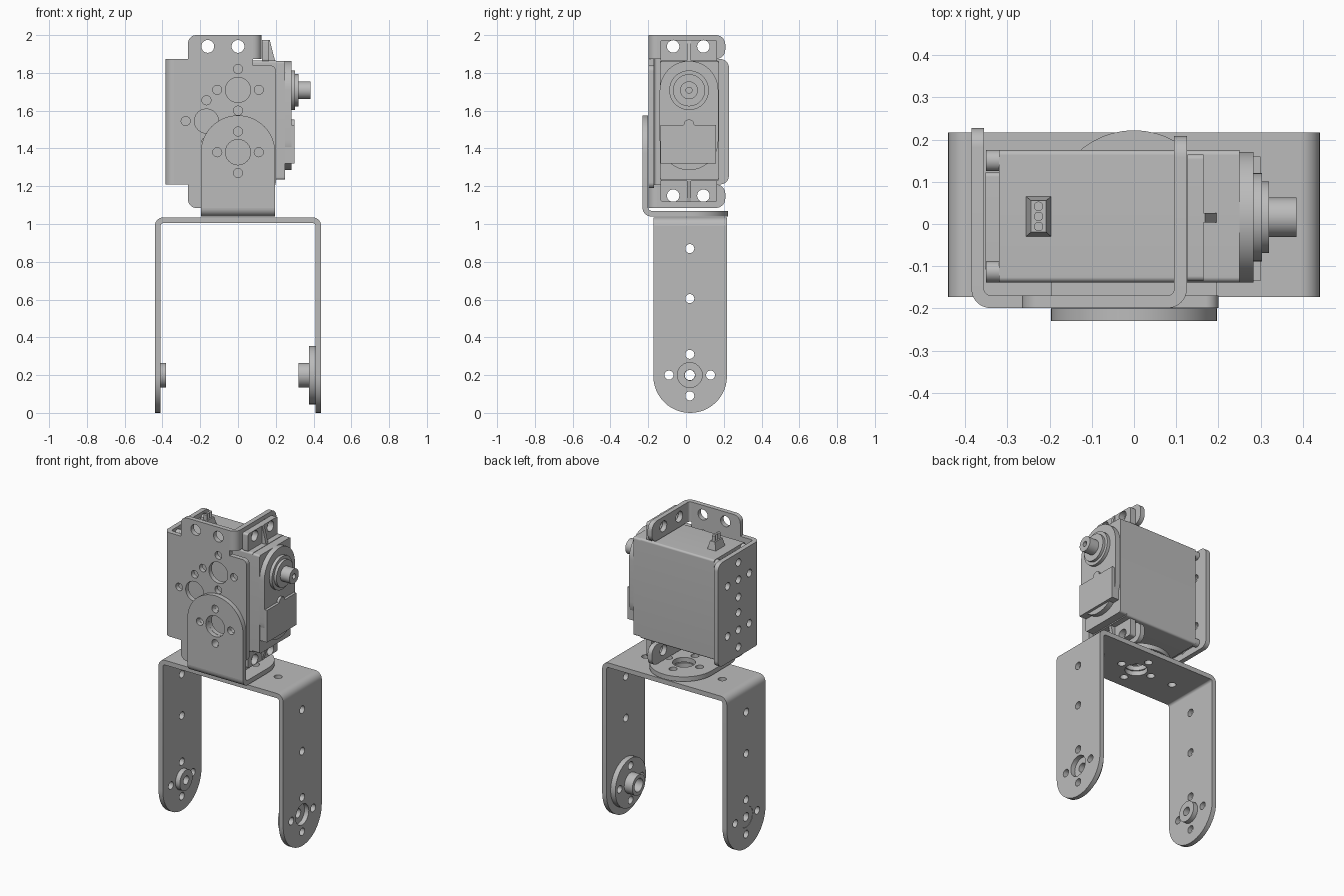
import bpy, bmesh, math
from mathutils import Matrix, Vector

if "Cube" in bpy.data.objects:
    bpy.data.objects.remove(bpy.data.objects["Cube"])

metal = bpy.data.materials.new("plain_grey")
metal.use_nodes = True
grey = (0.5, 0.5, 0.5, 1)
metal.diffuse_color = grey
metal.node_tree.nodes["Principled BSDF"].inputs["Base Color"].default_value = grey

# Local (u, v, thickness) to world, for each sheet normal
AXES = {
    "x": Matrix(((0, 0, 1), (1, 0, 0), (0, 1, 0))).to_4x4(),   # u = y, v = z
    "y": Matrix(((1, 0, 0), (0, 0, -1), (0, 1, 0))).to_4x4(),  # u = x, v = z
    "z": Matrix.Identity(4),                                   # u = x, v = y
}
MID_Y = 0.02


def finish(name, me):
    me.shade_smooth()
    me.set_sharp_from_angle(angle=math.radians(35))
    me.materials.clear()
    me.materials.append(metal)
    ob = bpy.data.objects.new(name, me)
    bpy.context.collection.objects.link(ob)
    return ob


def circle(u, v, r, n=40):
    return [(u + r * math.cos(2 * math.pi * i / n), v + r * math.sin(2 * math.pi * i / n))
            for i in range(n)]


def rounded(corners, steps=12):
    """Outline from (u, v, radius) right-angled corners."""
    pts = []
    for i, (u, v, r) in enumerate(corners):
        p = Vector((u, v))
        if r == 0:
            pts.append(p)
            continue
        a = (Vector(corners[i - 1][:2]) - p).normalized()
        b = (Vector(corners[(i + 1) % len(corners)][:2]) - p).normalized()
        c = p + r * (a + b)
        for k in range(steps + 1):
            t = math.pi / 2 * k / steps
            pts.append(c - r * (b * math.cos(t) + a * math.sin(t)))
    return [p for i, p in enumerate(pts) if (p - pts[i - 1]).length > 1e-5]


def rect(u0, u1, v0, v1, r=0.0):
    return rounded([(u0, v0, r), (u1, v0, r), (u1, v1, r), (u0, v1, r)])


def sheet(name, axis, lo, hi, outline, holes=()):
    """Extruded outline with (u, v, r) round holes, spanning lo..hi on the axis."""
    cu = bpy.data.curves.new(name, "CURVE")
    cu.dimensions = "2D"
    cu.fill_mode = "BOTH"
    cu.extrude = (hi - lo) / 2
    for loop in [outline] + [circle(*h, 24) for h in holes]:
        sp = cu.splines.new("POLY")
        sp.points.add(len(loop) - 1)
        for q, p in zip(sp.points, loop):
            q.co = (p[0], p[1], 0, 1)
        sp.use_cyclic_u = True
    tmp = bpy.data.objects.new(name + "_outline", cu)
    bpy.context.collection.objects.link(tmp)
    me = bpy.data.meshes.new_from_object(tmp)
    bpy.data.objects.remove(tmp)
    bm = bmesh.new()
    bm.from_mesh(me)
    bm.transform(AXES[axis] @ Matrix.Translation((0, 0, 0)))
    shift = Vector([(lo + hi) / 2 if a == axis else 0 for a in "xyz"])
    bmesh.ops.translate(bm, verts=bm.verts, vec=shift)
    bmesh.ops.remove_doubles(bm, verts=bm.verts, dist=1e-5)
    bmesh.ops.recalc_face_normals(bm, faces=bm.faces)
    bm.to_mesh(me)
    bm.free()
    me.name = name
    return finish(name, me)


def disc(name, axis, lo, hi, u, v, r, holes=()):
    return sheet(name, axis, lo, hi, circle(u, v, r), holes)


BEND, GAUGE = 0.045, 0.03


def bend(name, axis, lo, hi, u, v, start):
    """Quarter turn of folded sheet around (u, v)."""
    arc = [math.radians(start + 90 * i / 8) for i in range(9)]
    ring = [(u + BEND * math.cos(t), v + BEND * math.sin(t)) for t in arc]
    r = BEND - GAUGE
    ring += [(u + r * math.cos(t), v + r * math.sin(t)) for t in reversed(arc)]
    return sheet(name, axis, lo, hi, ring)


def four(u, v, centre=None):
    """Four-hole mounting pattern with an optional centre hole."""
    d = 0.11
    hs = [(u + d, v, 0.024), (u - d, v, 0.024), (u, v + d, 0.024), (u, v - d, 0.024)]
    return hs + ([(u, v, centre)] if centre else [])


# Lower fork: two round-ended legs, a bridge and two bends
Y0, Y1 = -0.173, 0.217
R = (Y1 - Y0) / 2
leg = rounded([(Y0, 0, R), (Y1, 0, R), (Y1, 0.99, 0), (Y0, 0.99, 0)])
leg_holes = [(MID_Y, 0.87, 0.024), (MID_Y, 0.605, 0.024)] + four(MID_Y, 0.2, 0.066)
for side, s, start in (("left", 1, 0), ("right", -1, 90)):
    a, b = sorted((s * 0.41, s * 0.44))
    sheet("fork_leg_" + side, "x", a, b, leg, leg_holes)
    bend("fork_bend_" + side, "y", Y0, Y1, s * 0.395, 0.99, start)
sheet("fork_bridge", "z", 1.005, 1.035, rect(-0.395, 0.395, Y0, Y1),
      four(0, MID_Y, 0.067) + [(s * 0.27, MID_Y, 0.024) for s in (-1, 1)])

# Horn and bushing at the feet of the fork
disc("horn_disc", "x", 0.377, 0.41, MID_Y, 0.2, 0.155, four(MID_Y, 0.2, 0.028))
disc("horn_hub", "x", 0.32, 0.378, MID_Y, 0.2, 0.065, [(MID_Y, 0.2, 0.042)])
disc("pivot_bushing", "x", -0.438, -0.38, MID_Y, 0.2, 0.065, [(MID_Y, 0.2, 0.027)])

# Angle bracket joining the fork and the motor bracket
W = 0.197
sheet("angle_upright", "y", -0.23, -0.2,
      rounded([(-W, 1.085, 0), (W, 1.085, 0), (W, 1.575, W), (-W, 1.575, W)]),
      four(0, 1.38, 0.067))
bend("angle_bend", "x", -W, W, -0.185, 1.085, 180)
sheet("angle_base", "z", 1.04, 1.07,
      rounded([(-W, -0.185, 0), (W, -0.185, 0), (W, 0.222, W), (-W, 0.222, W)]),
      four(0, MID_Y, 0.067))

# Motor bracket: face plate, side flange and two ears
face = rounded([(-0.34, 1.21, 0), (-0.265, 1.21, 0), (-0.265, 1.085, 0.045),
                (0.08, 1.085, 0), (0.08, 1.19, 0), (0.2, 1.19, 0.03),
                (0.2, 1.84, 0.03), (0.08, 1.84, 0), (0.08, 2.0, 0),
                (-0.265, 2.0, 0.045), (-0.265, 1.873, 0), (-0.34, 1.873, 0)])
face_holes = four(0, 1.71, 0.067) + four(0, 1.38, 0.067)
face_holes += four(-0.167, 1.545, 0.064)[1:]
face_holes += [(u, v, 0.034) for u in (-0.16, 0) for v in (1.94, 1.15)]
sheet("bracket_face", "y", -0.199, -0.169, face, face_holes)
bend("bracket_bend", "z", 1.21, 1.873, -0.34, -0.154, 180)
flange = rounded([(-0.154, 1.21, 0), (0.227, 1.21, 0.045),
                  (0.227, 1.873, 0.045), (-0.154, 1.873, 0)])
sheet("bracket_flange", "x", -0.385, -0.355, flange,
      four(MID_Y, 1.70, 0.024) + four(MID_Y, 1.38, 0.024))
SCREWS = (-0.068, 0.092)
for tag, z0, z1, hz in (("top", 1.873, 2.0, 1.94), ("bottom", 1.085, 1.21, 1.15)):
    sheet("bracket_ear_" + tag, "x", 0.095, 0.125,
          rounded([(-0.154, z0, 0), (0.208, z0, 0.05), (0.208, z1, 0.05), (-0.154, z1, 0)]),
          [(y, hz, 0.034) for y in SCREWS])
    bend("bracket_ear_bend_" + tag, "z", z0, z1, 0.08, -0.154, 270)

# Motor case
sheet("motor_case", "x", -0.32, 0.2, rect(-0.138, 0.175, 1.228, 1.865, 0.012))
sheet("motor_front_cap", "x", 0.2, 0.25, rect(-0.138, 0.175, 1.235, 1.862, 0.012))
sheet("motor_back_cap", "x", -0.352, -0.32, rect(-0.108, 0.122, 1.25, 1.845, 0.01))
for i, y in enumerate((-0.113, 0.15)):
    for j, z in enumerate((1.255, 1.838)):
        disc(f"case_screw_{i}{j}", "x", -0.35, -0.318, y, z, 0.025)

# Motor mounting tabs, each with a sloped rib
for tag, root, tip, hz in (("top", 1.86, 1.975, 1.94), ("bottom", 1.233, 1.118, 1.15)):
    sheet("motor_tab_" + tag, "x", 0.127, 0.165,
          rect(-0.135, 0.165, min(root, tip), max(root, tip), 0.012),
          [(y, hz, 0.033) for y in SCREWS])
    sheet("motor_rib_" + tag, "y", 0.004, 0.026,
          [(0.16, root), (0.197, root), (0.168, tip), (0.16, tip)])

# Gearbox lid, output rings and shaft
YS, ZS = 0.016, 1.708
LID = 0.155
sheet("gear_lid", "x", 0.25, 0.283, rect(YS - LID, YS + LID, 1.285, ZS + LID, LID))
disc("output_ring", "x", 0.283, 0.303, YS, ZS, 0.105)
disc("output_collar", "x", 0.303, 0.32, YS, ZS, 0.085)
disc("output_shaft", "x", 0.32, 0.385, YS, ZS, 0.047, [(YS, ZS, 0.016)])
notch = [(YS + 0.028 * math.cos(t), 1.525 + 0.028 * math.sin(t))
         for t in [math.pi * k / 10 for k in range(11)]]
sheet("gear_cover", "x", 0.25, 0.3,
      [(-0.135, 1.32), (0.16, 1.32), (0.16, 1.525)] + notch + [(-0.135, 1.525)])

# Cable socket with three pins
bm = bmesh.new()
bmesh.ops.create_cube(bm, size=1)
for v in bm.verts:
    top = v.co.z > 0
    v.co = (-0.226 + v.co.x * (0.036 if top else 0.062),
            0.018 + v.co.y * (0.075 if top else 0.097), 1.915 if top else 1.86)
socket = bpy.data.meshes.new("cable_socket")
bm.to_mesh(socket)
bm.free()
finish("cable_socket", socket)
for i in range(3):
    disc(f"cable_pin_{i}", "z", 1.91, 1.95, -0.226, 0.018 + (i - 1) * 0.024, 0.011)
